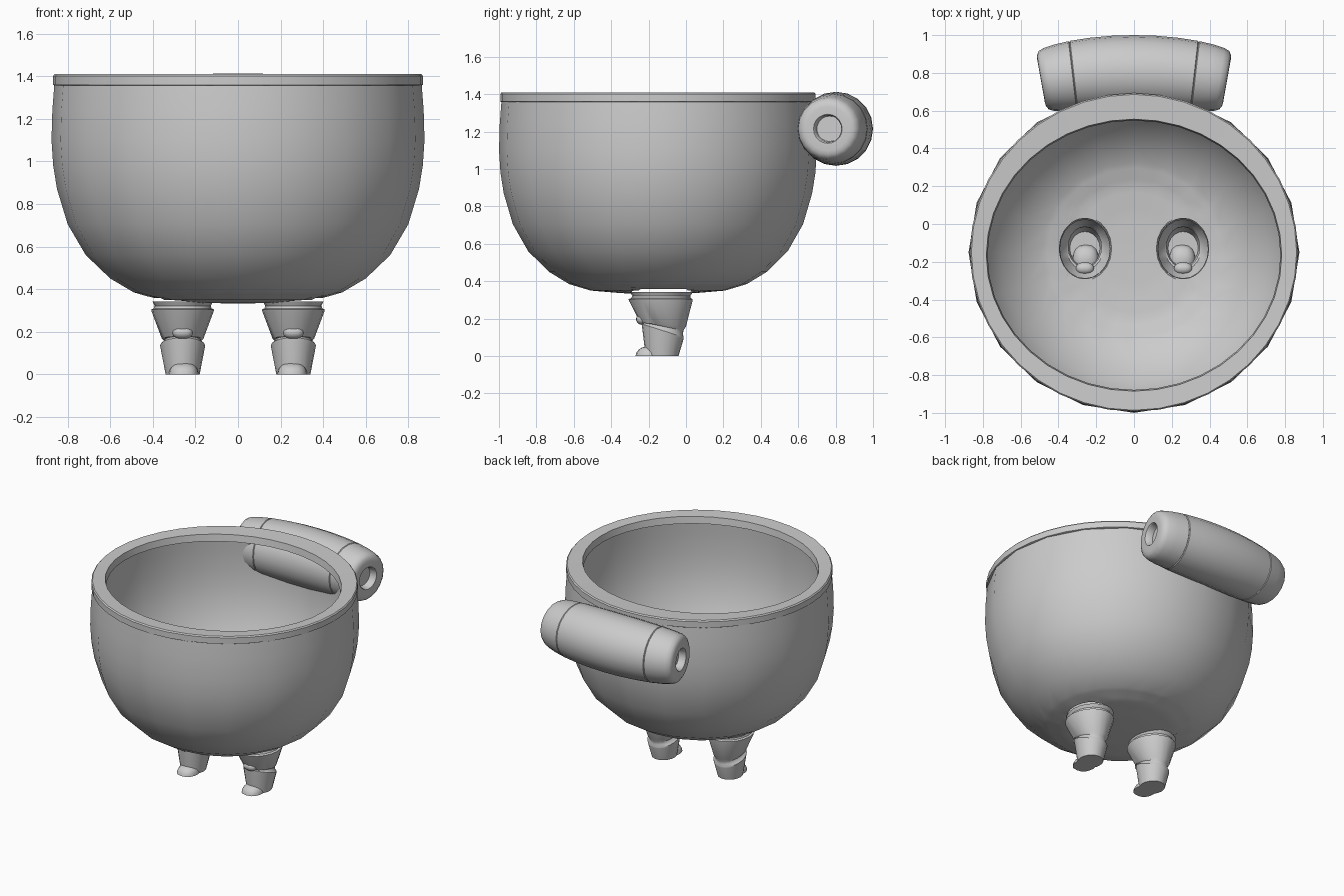
import bpy, bmesh
from math import sin, cos, pi, radians, hypot
from mathutils import Vector

if "Cube" in bpy.data.objects:
    bpy.data.objects.remove(bpy.data.objects["Cube"])

CY, SY = -0.15, 0.97          # bowl centre and front-back squash


def finish(name, bm, angle=35):
    bmesh.ops.recalc_face_normals(bm, faces=bm.faces)
    me = bpy.data.meshes.new(name)
    bm.to_mesh(me)
    bm.free()
    ob = bpy.data.objects.new(name, me)
    bpy.context.collection.objects.link(ob)
    bpy.ops.object.select_all(action='DESELECT')
    ob.select_set(True)
    bpy.context.view_layer.objects.active = ob
    bpy.ops.object.shade_smooth_by_angle(angle=radians(angle))
    return ob


def loft(bm, rings, cap_start=False, cap_end=False, closed=False):
    vs = [[bm.verts.new(p) for p in r] for r in rings]
    n = len(vs[0])
    pairs = list(zip(vs, vs[1:])) + ([(vs[-1], vs[0])] if closed else [])
    for a, b in pairs:
        for i in range(n):
            j = (i + 1) % n
            bm.faces.new((a[i], a[j], b[j], b[i]))
    if cap_start:
        bm.faces.new(vs[0])
    if cap_end:
        bm.faces.new(vs[-1])


def ellipse(cx, cy, rx, ry, z, n, slope=0.0):
    return [Vector((cx + rx * cos(2 * pi * i / n), cy + ry * sin(2 * pi * i / n),
                    z + slope * ry * sin(2 * pi * i / n))) for i in range(n)]


# Bowl: one thin wall, open at the top, with a hole above each leg
profile = [(0.862, 1.37), (0.872, 1.24), (0.876, 1.1), (0.868, 0.98), (0.85, 0.87),
           (0.80, 0.705), (0.715, 0.56), (0.60, 0.45), (0.49, 0.385), (0.37, 0.35),
           (0.20, 0.336), (0.04, 0.333)]
LEG_X, LEG_Y, HX, HY = 0.26, -0.13, 0.135, 0.16
bm = bmesh.new()
loft(bm, [ellipse(0, CY, r, r * SY, z, 20) for r, z in profile], cap_end=True)
low = [e for e in bm.edges if all(v.co.z < 0.42 for v in e.verts)]
bmesh.ops.subdivide_edges(bm, edges=low, cuts=3, use_grid_fill=True)


def leg_dist(p):
    return hypot((abs(p.x) - LEG_X) / HX, (p.y - LEG_Y) / HY)


inside = [v for v in bm.verts if v.co.z < 0.42 and leg_dist(v.co) < 0.97]
bmesh.ops.delete(bm, geom=inside, context='VERTS')
for v in bm.verts:
    if v.is_boundary and v.co.z < 0.5:
        d = leg_dist(v.co)
        side = 1 if v.co.x > 0 else -1
        v.co.x = side * LEG_X + (v.co.x - side * LEG_X) / d
        v.co.y = LEG_Y + (v.co.y - LEG_Y) / d
finish("bowl", bm, 40)

# Rim: flat band with a folded inner lip
bm = bmesh.new()
loft(bm, [ellipse(0, CY, 0.862, 0.838, 1.357, 40),
          ellipse(0, CY, 0.868, 0.843, 1.36, 40),
          ellipse(0, CY, 0.868, 0.843, 1.402, 40),
          ellipse(0, CY, 0.861, 0.836, 1.41, 40),
          ellipse(0, -0.165, 0.782, 0.720, 1.405, 40),
          ellipse(0, -0.165, 0.775, 0.713, 1.357, 40)], closed=True)
finish("rim", bm)

# Legs: hollow two-part tapered tubes: (y, rx, ry, z, slope)
leg_rings = [(-0.13, 0.142, 0.168, 0.342, 0), (-0.132, 0.132, 0.155, 0.322, 0),
             (-0.134, 0.136, 0.158, 0.310, 0), (-0.136, 0.148, 0.172, 0.304, 0),
             (-0.135, 0.146, 0.170, 0.296, 0), (-0.122, 0.098, 0.122, 0.168, -0.08),
             (-0.122, 0.088, 0.108, 0.158, -0.2), (-0.122, 0.092, 0.106, 0.148, -0.3),
             (-0.124, 0.106, 0.112, 0.136, -0.32), (-0.124, 0.104, 0.111, 0.124, -0.3),
             (-0.128, 0.080, 0.088, 0.0, 0)]


def bump(name, loc, size, flat_base=False):
    bm = bmesh.new()
    bmesh.ops.create_uvsphere(bm, u_segments=16, v_segments=10, radius=1)
    if flat_base:
        bmesh.ops.bisect_plane(bm, geom=bm.verts[:] + bm.edges[:] + bm.faces[:],
                               plane_co=(0, 0, 0), plane_no=(0, 0, -1), clear_outer=True)
        bmesh.ops.holes_fill(bm, edges=[e for e in bm.edges if e.is_boundary])
    for v in bm.verts:
        # boxier than a plain ball
        c = v.co
        c.x = (abs(c.x) ** 0.75) * (1 if c.x > 0 else -1)
        v.co = Vector(loc) + Vector((c.x * size[0], c.y * size[1], c.z * size[2]))
    finish(name, bm, 45)


for side, tag in ((-1, "left"), (1, "right")):
    x = side * LEG_X
    bm = bmesh.new()
    loft(bm, [ellipse(x, y, rx, ry, z, 20, s) for y, rx, ry, z, s in leg_rings],
         cap_end=True)
    finish(tag + "_leg", bm)
    bump(tag + "_knee", (x, -0.235, 0.197), (0.048, 0.032, 0.03))
    bump(tag + "_toe", (x - side * 0.005, -0.19, 0.0), (0.07, 0.08, 0.055), True)

# Handle: bowed roll with capped, recessed ends: (distance along, radius)
half = [(0.0, 0.198), (0.11, 0.197), (0.22, 0.193), (0.318, 0.187), (0.322, 0.181),
        (0.326, 0.186), (0.40, 0.178), (0.455, 0.168), (0.48, 0.157), (0.492, 0.138),
        (0.495, 0.118), (0.495, 0.078), (0.488, 0.072), (0.445, 0.068)]
sections = [(-s, r) for s, r in reversed(half[1:])] + half
R, N = 2.8, 20
rings = []
for s, r in sections:
    t = s / R
    c = Vector((R * sin(t), 0.802 - R * (1 - cos(t)), 1.215))
    out = Vector((sin(t), cos(t), 0))
    rings.append([c + out * (r * cos(2 * pi * i / N)) + Vector((0, 0, r * sin(2 * pi * i / N)))
                  for i in range(N)])
bm = bmesh.new()
loft(bm, rings, True, True)
finish("handle", bm, 40)
